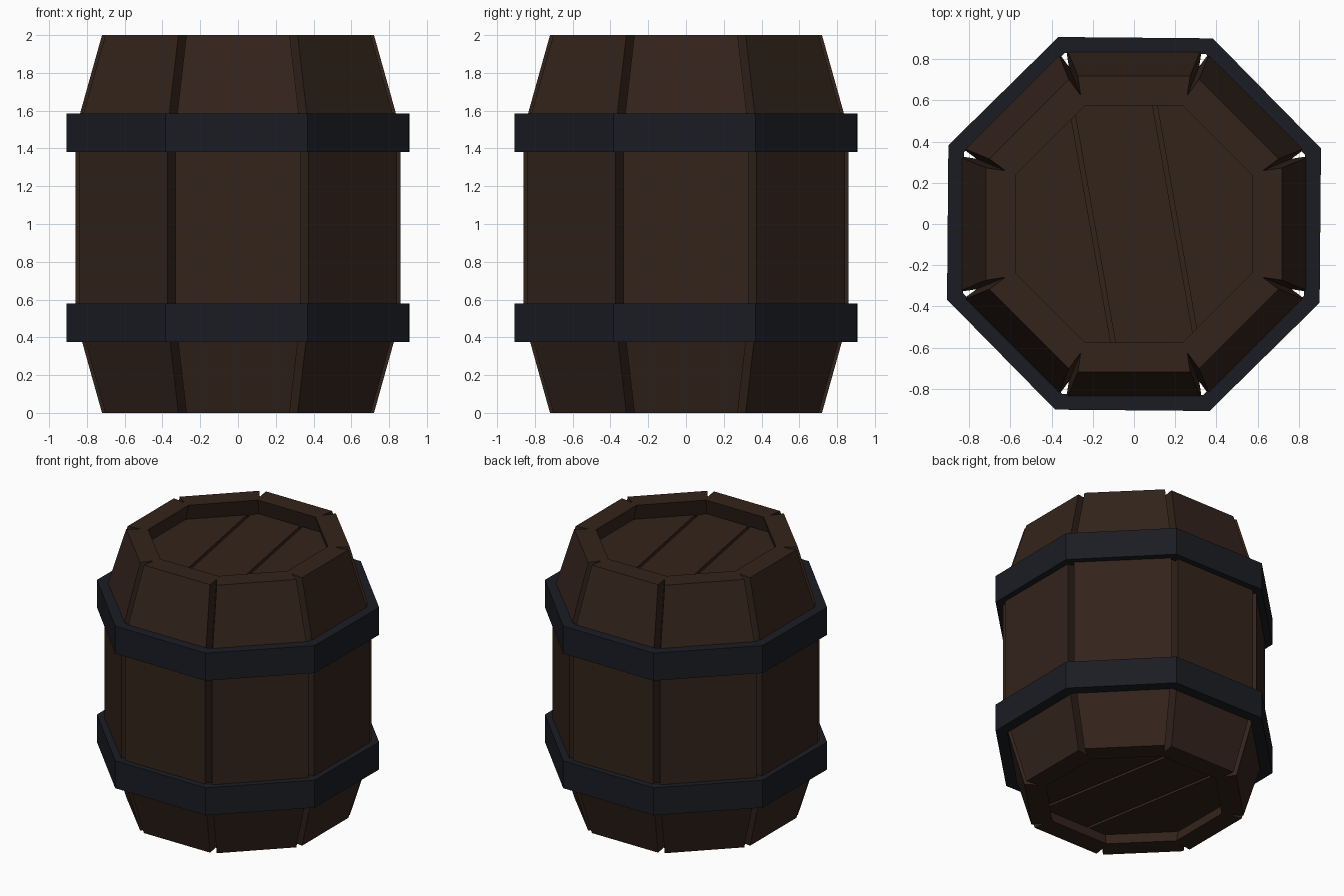
import bpy, bmesh
from math import tan, pi, radians
from mathutils import Matrix, Vector

if "Cube" in bpy.data.objects:
    bpy.data.objects.remove(bpy.data.objects["Cube"])

T = tan(pi / 8)          # half side of an octagon with apothem 1
WALL, NOTCH_DEPTH, NOTCH_HALF = 0.145, 0.095, 0.025


def material(name, rgb):
    m = bpy.data.materials.new(name)
    m.diffuse_color = (*rgb, 1)
    m.use_nodes = True
    m.node_tree.nodes["Principled BSDF"].inputs["Base Color"].default_value = m.diffuse_color
    return m


wood = material("dark_wood", (0.033, 0.017, 0.011))
iron = material("dark_iron", (0.011, 0.012, 0.017))


def finish(name, bm, mat, recalc=True):
    bmesh.ops.remove_doubles(bm, verts=bm.verts, dist=0.0005)
    if recalc:
        bmesh.ops.recalc_face_normals(bm, faces=bm.faces)
    me = bpy.data.meshes.new(name)
    bm.to_mesh(me)
    bm.free()
    me.materials.append(mat)
    ob = bpy.data.objects.new(name, me)
    bpy.context.collection.objects.link(ob)
    return ob


def octagon(a, z):
    return [Matrix.Rotation(i * pi / 4, 3, 'Z') @ Vector((a * T, -a, z)) for i in range(8)]


# Eight bent staves with V-shaped gaps at the corners
def make_staves():
    profile = [(0.72, 0), (0.86, 0.5), (0.86, 1.5), (0.72, 2)]
    bm = bmesh.new()
    for k in range(8):
        rot = Matrix.Rotation(k * pi / 4, 3, 'Z')
        rings = []
        for a, z in profile:
            tip, inner = a - NOTCH_DEPTH, a - WALL
            e = a * T - NOTCH_HALF
            pts = [(-inner * T, -inner), (-tip * T, -tip), (-e, -a),
                   (e, -a), (tip * T, -tip), (inner * T, -inner)]
            rings.append([bm.verts.new(rot @ Vector((x, y, z))) for x, y in pts])
        for lo, hi in zip(rings, rings[1:]):
            # the faces where staves touch (4-5 and 0-1) are left out
            for i, j in ((1, 2), (2, 3), (3, 4), (5, 0)):
                bm.faces.new((lo[i], lo[j], hi[j], hi[i]))
        bm.faces.new(rings[0][::-1])
        bm.faces.new(rings[-1])
    finish("staves", bm, wood)


# Octagonal iron hoops
def make_hoop(name, z0, z1):
    bm = bmesh.new()
    loops = [[bm.verts.new(p) for p in octagon(a, z)]
             for a, z in ((0.905, z0), (0.905, z1), (0.828, z1), (0.828, z0))]
    for n in range(4):
        p, q = loops[n], loops[(n + 1) % 4]
        for i in range(8):
            j = (i + 1) % 8
            bm.faces.new((p[i], p[j], q[j], q[i]))
    finish(name, bm, iron).rotation_euler.z = radians(-0.5)


# Lid planks: slices of an octagonal slab, cut by slanted seams
def make_plank(name, z0, z1, left, right):
    bm = bmesh.new()
    lo = [bm.verts.new(p) for p in octagon(0.625, z0)]
    hi = [bm.verts.new(p) for p in octagon(0.625, z1)]
    bm.faces.new(lo[::-1])
    bm.faces.new(hi)
    for i in range(8):
        j = (i + 1) % 8
        bm.faces.new((lo[i], lo[j], hi[j], hi[i]))
    axis = Matrix.Rotation(radians(10), 3, 'Z') @ Vector((1, 0, 0))
    for limit, sign in ((left, -1), (right, 1)):
        cut = bmesh.ops.bisect_plane(
            bm, geom=bm.verts[:] + bm.edges[:] + bm.faces[:],
            plane_co=axis * limit, plane_no=axis * sign, clear_outer=True)
        edges = [g for g in cut["geom_cut"] if isinstance(g, bmesh.types.BMEdge)]
        if edges:
            bmesh.ops.holes_fill(bm, edges=edges)
    finish(name, bm, wood)


make_staves()
make_hoop("lower_hoop", 0.375, 0.58)
make_hoop("upper_hoop", 1.38, 1.585)
for lid, z0, z1 in (("bottom", 0.085, 0.15), ("top", 1.815, 1.88)):
    for n, (l, r) in enumerate(((-0.9, -0.211), (-0.189, 0.189), (0.211, 0.9))):
        make_plank(f"{lid}_lid_plank_{n + 1}", z0, z1, l, r)
    # dark backing seen through the seams
    zb = 0.15 if lid == "bottom" else 1.815
    bm = bmesh.new()
    face = bm.faces.new([bm.verts.new(p) for p in octagon(0.625, zb)])
    if lid == "bottom":
        face.normal_flip()
    finish(f"{lid}_lid_backing", bm, wood, recalc=False)
